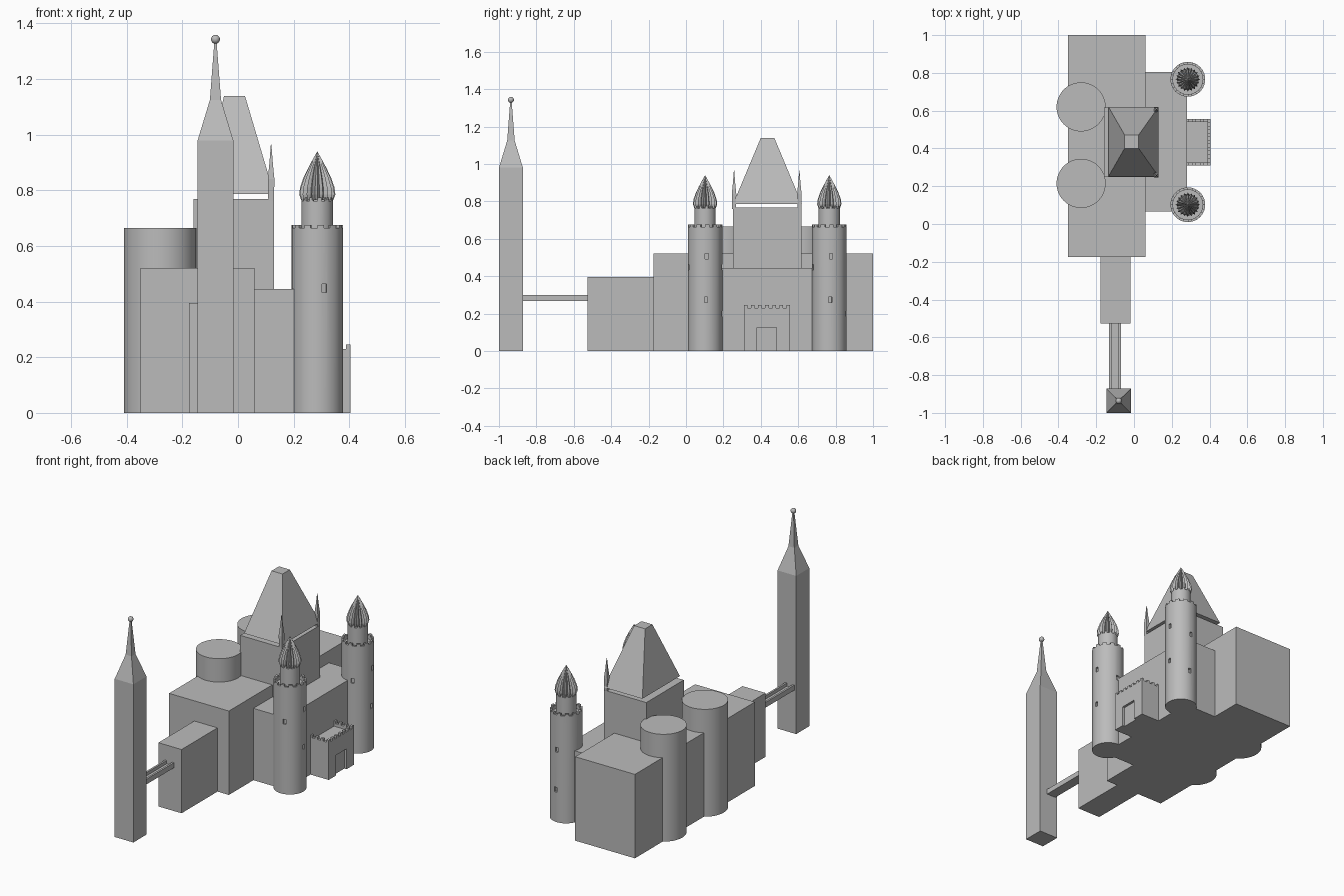
import bpy, bmesh, math
from mathutils import Vector, Matrix

if "Cube" in bpy.data.objects:
    bpy.data.objects.remove(bpy.data.objects["Cube"])

stone = bpy.data.materials.new("grey stone")
stone.use_nodes = True
GREY = (0.5, 0.5, 0.5, 1)
stone.diffuse_color = GREY
stone.node_tree.nodes["Principled BSDF"].inputs["Base Color"].default_value = GREY


def finish(name, bm, smooth=False):
    bmesh.ops.recalc_face_normals(bm, faces=bm.faces)
    mesh = bpy.data.meshes.new(name)
    bm.to_mesh(mesh)
    bm.free()
    mesh.materials.append(stone)
    ob = bpy.data.objects.new(name, mesh)
    bpy.context.collection.objects.link(ob)
    if smooth:
        smooth_sides(ob)
    return ob


def smooth_sides(ob):
    bpy.ops.object.select_all(action="DESELECT")
    ob.select_set(True)
    bpy.context.view_layer.objects.active = ob
    bpy.ops.object.shade_smooth_by_angle(angle=math.radians(30))


def stack(name, *sections):
    """Closed solid through rectangles (x0, x1, y0, y1, z), bottom to top."""
    bm = bmesh.new()
    rings = [[bm.verts.new(p) for p in
              ((a, c, z), (b, c, z), (b, d, z), (a, d, z))]
             for a, b, c, d, z in sections]
    for low, high in zip(rings, rings[1:]):
        for i in range(4):
            j = (i + 1) % 4
            bm.faces.new((low[i], low[j], high[j], high[i]))
    bm.faces.new(rings[0][::-1])
    bm.faces.new(rings[-1])
    return finish(name, bm)


def box(name, x0, x1, y0, y1, z0, z1):
    return stack(name, (x0, x1, y0, y1, z0), (x0, x1, y0, y1, z1))


def spire(name, x, y, steps):
    return stack(name, *[(x - r, x + r, y - r, y + r, z) for r, z in steps])


def lathe(profile, x, y, sides):
    bm = bmesh.new()
    vs = [bm.verts.new((r, 0, z)) for r, z in profile]
    edges = [bm.edges.new(p) for p in zip(vs, vs[1:])]
    bmesh.ops.spin(bm, geom=vs + edges, cent=(0, 0, 0), axis=(0, 0, 1),
                   angle=math.tau, steps=sides)
    bmesh.ops.remove_doubles(bm, verts=bm.verts, dist=1e-5)
    bmesh.ops.translate(bm, verts=bm.verts, vec=(x, y, 0))
    return bm


def battlement(name, x, y, r, z0, z1, wall, rise, sides=48, run=2):
    """Round tower with a parapet whose merlons are extruded in turn."""
    floor = z1 - 0.02
    bm = lathe([(0, z0), (r, z0), (r, z1), (r - wall, z1),
                (r - wall, floor), (0, floor)], x, y, sides)
    merlons = []
    for f in bm.faces:
        if all(abs(v.co.z - z1) < 1e-4 for v in f.verts):
            c = f.calc_center_median()
            k = int((math.atan2(c.y - y, c.x - x) % math.tau) / math.tau * sides)
            if (k // run) % 2 == 0:
                merlons.append(f)
    out = bmesh.ops.extrude_face_region(bm, geom=merlons)["geom"]
    bmesh.ops.delete(bm, geom=merlons, context="FACES_ONLY")
    bmesh.ops.translate(bm, vec=(0, 0, rise),
                        verts=[g for g in out if isinstance(g, bmesh.types.BMVert)])
    return finish(name, bm)


def cut(ob, cutter):
    cutter.hide_render = True
    mod = ob.modifiers.new("recess", "BOOLEAN")
    mod.operation, mod.solver, mod.object = "DIFFERENCE", "EXACT", cutter
    bpy.context.view_layer.objects.active = ob
    bpy.ops.object.modifier_apply(modifier=mod.name)
    bpy.data.objects.remove(cutter)


# Main masses
box("great_hall", -0.35, 0.06, -0.175, 1.0, 0, 0.52)
box("gate_range", 0.05, 0.28, 0.065, 0.805, 0, 0.445)
box("keep", -0.16, 0.13, 0.25, 0.617, 0, 0.768)
box("bridge_block", -0.177, -0.018, -0.527, -0.17, 0, 0.395)

# Keep roof, held just above the keep, with two corner spires
stack("keep_roof", (-0.135, 0.13, 0.252, 0.62, 0.786),
      (-0.05, 0.025, 0.4, 0.472, 1.14))
for tag, y in (("front", 0.257), ("back", 0.606)):
    spire(tag + "_corner_spire", 0.119, y,
          [(0.01, 0.76), (0.012, 0.84), (0.006, 0.9), (0.001, 0.965)])

# Plain round towers
for tag, y in (("front", 0.215), ("back", 0.62)):
    finish(tag + "_round_tower",
           lathe([(0, 0), (0.13, 0), (0.13, 0.665), (0, 0.665)], -0.28, y, 48), True)

# Tall lone tower with ball finial
tx, ty = -0.081, -0.936
spire("lone_tower", tx, ty,
      [(0.064, 0), (0.064, 0.98), (0.02, 1.125), (0.004, 1.335)])
bm = bmesh.new()
bmesh.ops.create_uvsphere(bm, u_segments=20, v_segments=12, radius=0.016,
                          matrix=Matrix.Translation((tx, ty, 1.343)))
finish("finial_ball", bm, True)

# Footbridge with rails
box("bridge_deck", -0.132, -0.07, -0.88, -0.52, 0.268, 0.28)
for tag, x in (("left", -0.082), ("right", -0.132)):
    box(tag + "_bridge_rail", x, x + 0.012, -0.88, -0.52, 0.268, 0.3)

# Domed gate towers
windows = [(3, 0.275), (6, 0.507), (-74, 0.448), (90, 0.448), (85, 0.2)]
for tag, y in (("front", 0.102), ("back", 0.766)):
    x, r = 0.285, 0.092
    tower = battlement(tag + "_gate_tower", x, y, r, 0, 0.664, 0.013, 0.012)
    for angle, z in windows:
        slot = box("window_cutter", r - 0.012, r + 0.02, -0.009, 0.009,
                   z - 0.015, z + 0.015)
        slot.data.transform(Matrix.Translation((x, y, 0)) @
                            Matrix.Rotation(math.radians(angle), 4, "Z"))
        cut(tower, slot)
    smooth_sides(tower)
    drum = battlement(tag + "_dome_drum", x, y, 0.057, 0.63, 0.762, 0.008, 0.012, 48, 2)
    smooth_sides(drum)
    # Ribbed onion dome: every second column is drawn inward
    ribs = 40
    bm = lathe([(0, 0.765), (0.058, 0.765), (0.065, 0.785), (0.062, 0.81),
                (0.05, 0.845), (0.033, 0.88), (0.016, 0.912), (0, 0.94)], 0, 0, ribs)
    for v in bm.verts:
        k = round(math.atan2(v.co.y, v.co.x) / math.tau * ribs)
        if k % 2:
            v.co.xy = v.co.xy * 0.78
    bmesh.ops.translate(bm, verts=bm.verts, vec=(x, y, 0))
    finish(tag + "_onion_dome", bm)

# Gatehouse with recessed door, parapet and merlons
gx0, gx1, gy0, gy1, wall = 0.27, 0.405, 0.31, 0.556, 0.016
gate = box("gatehouse", gx0, gx1, gy0, gy1, 0, 0.212)
cut(gate, box("door_cutter", gx1 - 0.015, gx1 + 0.05, 0.38, 0.484, -0.05, 0.126))
box("front_parapet", gx0, gx1, gy0, gy0 + wall, 0.205, 0.23)
box("back_parapet", gx0, gx1, gy1 - wall, gy1, 0.205, 0.23)
box("outer_parapet", gx1 - wall, gx1, gy0, gy1, 0.205, 0.23)
count = 7
pitch = (gy1 - gy0) / (2 * count - 1)
for i in range(count):
    y = gy0 + 2 * i * pitch
    box("outer_merlon", gx1 - wall, gx1, y, y + pitch, 0.225, 0.245)
for i in range(1, 4):
    x = gx1 - 2 * i * pitch
    for tag, y in (("front", gy0), ("back", gy1 - wall)):
        box(tag + "_merlon", x - pitch, x, y, y + wall, 0.225, 0.245)
